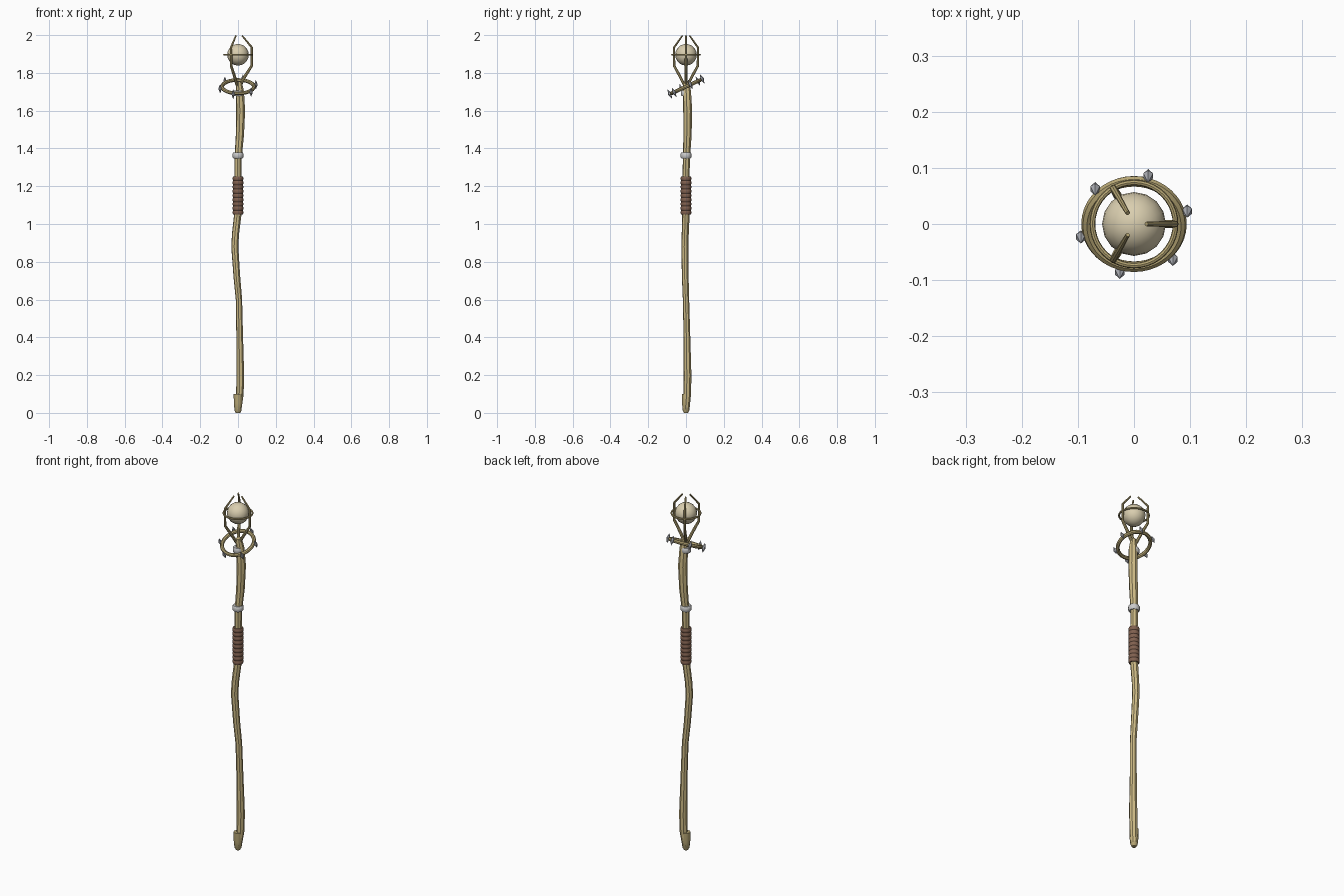
import bpy, bmesh, math
from mathutils import Matrix, Vector

if "Cube" in bpy.data.objects:
    bpy.data.objects.remove(bpy.data.objects["Cube"])


def mat(name, c):
    m = bpy.data.materials.new(name)
    m.diffuse_color = (*c, 1)
    m.use_nodes = True
    m.node_tree.nodes["Principled BSDF"].inputs["Base Color"].default_value = m.diffuse_color
    return m


WOOD = mat("wood", (0.62, 0.50, 0.24))
BRASS = mat("brass", (0.48, 0.39, 0.18))
ORB = mat("orb", (0.70, 0.62, 0.43))
LEATHER = mat("leather", (0.22, 0.12, 0.08))
SILVER = mat("silver", (0.68, 0.68, 0.70))
STEEL = mat("steel", (0.38, 0.39, 0.42))


def add(name, mesh, material, smooth=True):
    ob = bpy.data.objects.new(name, mesh)
    bpy.context.collection.objects.link(ob)
    mesh.materials.clear()
    mesh.materials.append(material)
    for p in mesh.polygons:
        p.use_smooth = smooth
    if smooth:
        bpy.ops.object.select_all(action='DESELECT')
        ob.select_set(True)
        bpy.context.view_layer.objects.active = ob
        bpy.ops.object.shade_smooth_by_angle(angle=math.radians(40))
    return ob


def tube(name, pts, material, res=2):
    """Round tube through (x, y, z, radius) points."""
    cu = bpy.data.curves.new(name, 'CURVE')
    cu.dimensions = '3D'
    cu.bevel_depth = 1
    cu.bevel_resolution = res
    cu.use_fill_caps = True
    sp = cu.splines.new('POLY')
    sp.points.add(len(pts) - 1)
    for p, (x, y, z, r) in zip(sp.points, pts):
        p.co = (x, y, z, 1)
        p.radius = r
    tmp = bpy.data.objects.new(name + "_path", cu)
    bpy.context.collection.objects.link(tmp)
    bpy.context.view_layer.update()
    dg = bpy.context.evaluated_depsgraph_get()
    me = bpy.data.meshes.new_from_object(tmp.evaluated_get(dg))
    bpy.data.objects.remove(tmp)
    return add(name, me, material)


def lathe(name, profile, material, n=16, closed=False, matrix=Matrix()):
    """Revolve (radius, z) profile about z."""
    bm = bmesh.new()
    rings = [[bm.verts.new((r * math.cos(math.tau * i / n), r * math.sin(math.tau * i / n), z))
              for i in range(n)] for r, z in profile]
    pairs = list(zip(rings, rings[1:]))
    if closed:
        pairs.append((rings[-1], rings[0]))
    else:
        bm.faces.new(rings[0][::-1])
        bm.faces.new(rings[-1])
    for a, b in pairs:
        for i in range(n):
            j = (i + 1) % n
            bm.faces.new((a[i], a[j], b[j], b[i]))
    bmesh.ops.recalc_face_normals(bm, faces=bm.faces)
    bm.transform(matrix)
    me = bpy.data.meshes.new(name)
    bm.to_mesh(me)
    bm.free()
    return add(name, me, material)


def torus(name, R, r, material, matrix, n=40, m=8):
    prof = [(R + r * math.cos(math.tau * k / m), r * math.sin(math.tau * k / m)) for k in range(m)]
    return lathe(name, prof, material, n, True, matrix)


# crooked wooden shaft
tube("shaft", [
    (0, 0, 0.02, 0.019), (0.010, 0.007, 0.10, 0.020), (0.012, 0.008, 0.20, 0.021),
    (0.009, 0.005, 0.40, 0.018), (0.005, 0.000, 0.60, 0.017), (-0.006, -0.004, 0.72, 0.018),
    (-0.017, -0.006, 0.88, 0.019), (-0.013, -0.004, 0.95, 0.019), (0, 0, 1.06, 0.020),
    (0, 0, 1.24, 0.019), (0, 0.002, 1.34, 0.019), (0.010, 0.008, 1.47, 0.022),
    (0.014, 0.009, 1.60, 0.024), (0.010, 0.005, 1.70, 0.022), (0.004, 0, 1.755, 0.016)], WOOD)

# foot cap
lathe("foot_cap", [(0.012, 0), (0.018, 0.012), (0.022, 0.05), (0.023, 0.10)], BRASS, 10)

# ridged leather grip
grip = []
for i in range(9):
    z = 1.05 + i * 0.0225
    grip += [(0.025, z), (0.028, z + 0.006), (0.028, z + 0.017), (0.025, z + 0.0225)][(1 if i else 0):]
lathe("grip", grip, LEATHER)

# metal collars
for name, z, r in (("middle_collar", 1.363, 0.029), ("upper_collar", 1.692, 0.027)):
    lathe(name, [(r - 0.004, z - 0.015), (r, z - 0.009), (r, z + 0.009), (r - 0.004, z + 0.015)], SILVER)

# tilted spiked ring
tilt = Matrix.Translation((0, 0, 1.727)) @ Matrix.Rotation(math.radians(25), 4, 'X')
torus("tilted_ring", 0.084, 0.010, BRASS, tilt)
for i in range(6):
    a = math.radians(15 + 60 * i)
    bm = bmesh.new()
    for s in (1, -1):
        bmesh.ops.create_cone(bm, segments=6, radius1=0.010, radius2=0, depth=0.028,
                              matrix=Matrix.Scale(s, 4, (0, 0, 1)) @ Matrix.Translation((0, 0, 0.014)))
    bmesh.ops.remove_doubles(bm, verts=bm.verts, dist=1e-5)
    bmesh.ops.recalc_face_normals(bm, faces=bm.faces)
    bm.transform(tilt @ Matrix.Translation((0.098 * math.cos(a), 0.098 * math.sin(a), 0)))
    me = bpy.data.meshes.new("spike")
    bm.to_mesh(me)
    bm.free()
    add(f"spike_{i + 1}", me, STEEL, False)

# orb and its level ring
bm = bmesh.new()
bmesh.ops.create_uvsphere(bm, u_segments=16, v_segments=12, radius=0.057,
                          matrix=Matrix.Translation((0, 0, 1.896)))
me = bpy.data.meshes.new("orb")
bm.to_mesh(me)
bm.free()
add("orb", me, ORB)
torus("orb_ring", 0.074, 0.005, BRASS, Matrix.Translation((0, 0, 1.896)))

# three claws holding the orb
for i in range(3):
    a = math.tau * i / 3
    path = [(0.010, 1.735, 0.008), (0.042, 1.79, 0.008), (0.073, 1.838, 0.007),
            (0.073, 1.935, 0.006), (0.022, 1.997, 0.004)]
    tube(f"claw_{i + 1}", [(r * math.cos(a), r * math.sin(a), z, w) for r, z, w in path], BRASS)
